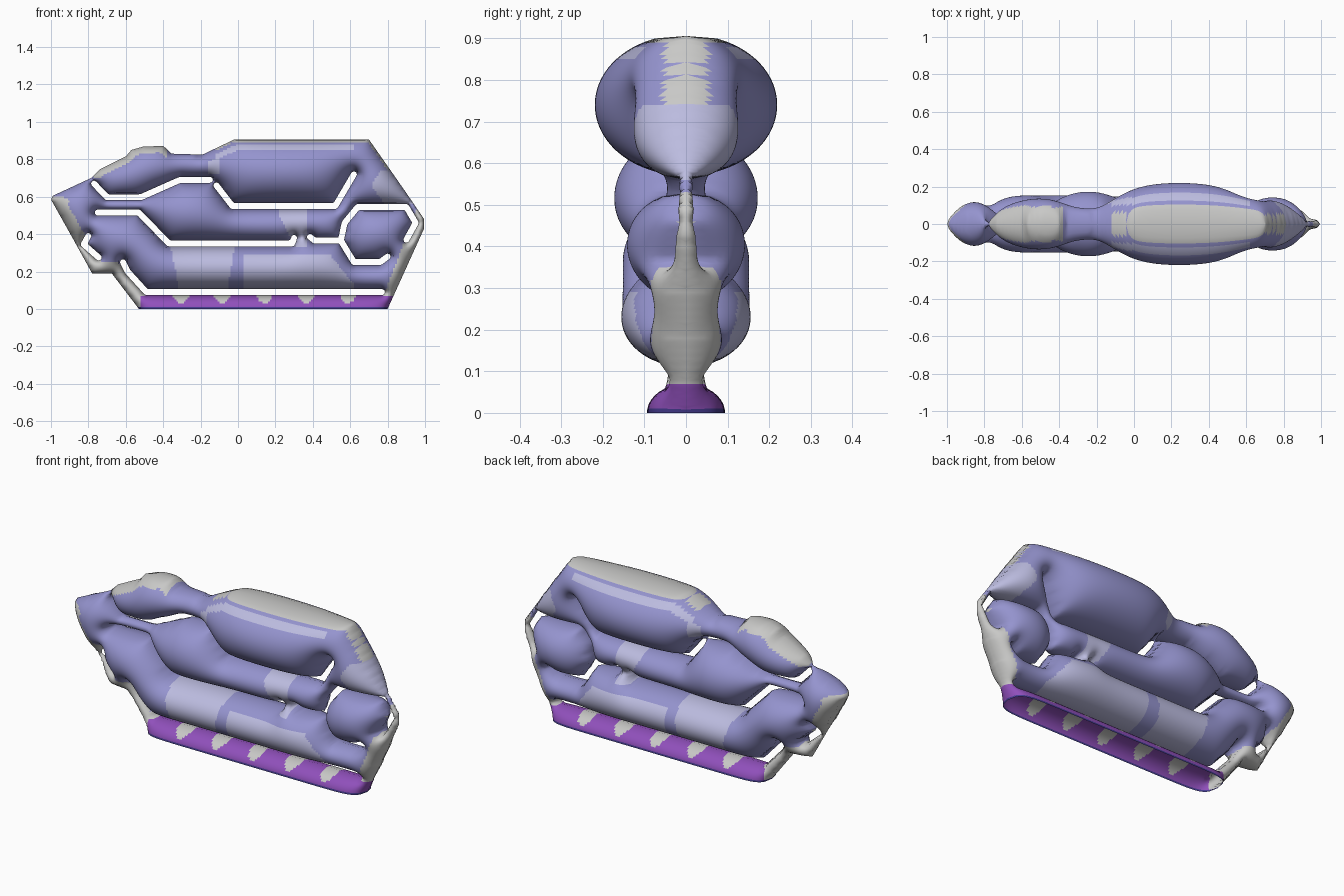
import bpy
import math

cube = bpy.data.objects.get("Cube")
if cube:
    bpy.data.objects.remove(cube)

STEP = 0.01        # lattice spacing
SLOT = 0.016       # half width of the cut channels
PUFF = 3.6         # how strongly the shape swells

# Outer silhouette (x, z); it dips under the ground so the base stays open
outline = [(-1, .585), (-.99, .605), (-.785, .70), (-.74, .745), (-.60, .815),
           (-.57, .85), (-.51, .867), (-.40, .872), (-.355, .83), (-.19, .825),
           (-.02, .906), (.70, .906), (.90, .62), (.995, .48), (.995, .43),
           (.80, 0), (.80, -.3), (-.53, -.3), (-.53, 0), (-.675, .19),
           (-.78, .19), (-.885, .38)]

# Channels that separate the swollen parts
channels = [
    [(-.615, .25), (-.59, .20), (-.49, .09), (.77, .09)],
    [(-.80, .39), (-.825, .345), (-.745, .275)],
    [(-.75, .515), (-.53, .515), (-.37, .35), (.29, .35), (.30, .38)],
    [(-.77, .67), (-.70, .597), (-.52, .597), (-.31, .69), (-.15, .69)],
    [(-.115, .66), (-.03, .55), (.52, .55), (.62, .72)],
    [(.385, .385), (.41, .365), (.55, .365), (.62, .25), (.76, .25), (.80, .28)],
    [(.55, .365), (.57, .46), (.64, .545), (.90, .545), (.95, .46), (.90, .37)],
]


def segments(points, closed=False):
    ends = points[1:] + points[:1] if closed else points[1:]
    return list(zip(points, ends))


rim = segments(outline, True)
cuts = [s for c in channels for s in segments(c)]


def nearest(x, z, segs):
    """Distance to the closest segment and the direction away from it."""
    best = (9, 0, 0)
    for (ax, az), (bx, bz) in segs:
        dx, dz = bx - ax, bz - az
        t = ((x - ax) * dx + (z - az) * dz) / (dx * dx + dz * dz)
        t = min(1, max(0, t))
        ex, ez = x - ax - t * dx, z - az - t * dz
        d = ex * ex + ez * ez
        if d < best[0]:
            best = (d, ex, ez)
    d = math.sqrt(best[0])
    return d, best[1] / max(d, 1e-9), best[2] / max(d, 1e-9)


def inside(x, z):
    odd = False
    for (ax, az), (bx, bz) in rim:
        if (az > z) != (bz > z) and x < ax + (z - az) * (bx - ax) / (bz - az):
            odd = not odd
    return odd


# Lattice over the silhouette; points near an edge are pulled onto it
cols, rows = round(2.04 / STEP), round(.94 / STEP)
place, depth, rim_gap = {}, {}, {}
for i in range(cols + 1):
    for j in range(rows + 1):
        x, z = -1.02 + i * STEP, j * STEP
        d, gx, gz = nearest(x, z, rim)
        if not inside(x, z):
            d, gx, gz = -d, -gx, -gz
        if d < -STEP:
            continue
        gap = d
        c, cx, cz = nearest(x, z, cuts)
        if c - SLOT < d:
            d, gx, gz = c - SLOT, cx, cz
        if d < -.6 * STEP:
            continue
        if d < .6 * STEP:
            x, z = x - d * gx, max(0, z - d * gz)
            if j == 0:
                z = 0
            depth[i, j] = 0
        else:
            depth[i, j] = d
        place[i, j] = (x, z)
        rim_gap[i, j] = max(0, gap)

# Swell: relax a membrane pinned along every edge, free at the base
swell = {k: d * .2 for k, d in depth.items()}
free = [(k, (k[0] - 1, k[1]), (k[0] + 1, k[1]), (k[0], abs(k[1] - 1)), (k[0], k[1] + 1))
        for k, d in depth.items() if d > 0]
load, get = PUFF * STEP * STEP, swell.get
for _ in range(250):
    for k, a, b, c, d in free:
        goal = (get(a, 0) + get(b, 0) + get(c, 0) + get(d, 0) + load) / 4
        swell[k] += 1.92 * (goal - swell[k])

keys = list(place)
index = {k: n for n, k in enumerate(keys)}
verts = [(place[k][0], -math.sqrt(max(0, swell[k])), place[k][1]) for k in keys]
faces, gaps = [], []
for i in range(cols):
    for j in range(rows):
        ring = [k for k in ((i, j), (i + 1, j), (i + 1, j + 1), (i, j + 1)) if k in index]
        if len(ring) > 2 and max(depth[k] for k in ring) > 0:
            faces.append([index[k] for k in ring])
            gaps.append(sum(rim_gap[k] for k in ring) / len(ring))

# Flat colours
palette = [("lavender", (.30, .295, .62)), ("pale lavender", (.50, .50, .74)),
           ("light grey", (.58, .58, .57)), ("purple", (.28, .08, .50)),
           ("navy", (.06, .045, .28))]
LAVENDER, PALE, GREY, PURPLE, NAVY = range(len(palette))


def tint(x, z, gap):
    # base strip with scalloped band
    if z < .1 and -.6 < x < .9:
        if z < .012:
            return NAVY
        off = abs((x + .307 + .112) % .224 - .112)
        scallop = -.4 < x < .7 and z > .03 and off < .045 * math.sqrt((z - .03) / .04)
        return GREY if z > .068 or scallop or x < -.52 else PURPLE
    # left frame and right arm
    if x < -.45 and z < .6 and gap < .065 and x + z < -.33:
        return GREY
    if z < .6 and x > .79 + .38 * (z - .1):
        return GREY
    if .56 < z < .74 and x > .69 + .6 * abs(z - .62) and gap < .13:
        return PALE
    # upper rim of the small lobe and of the large body
    if z > .7 and -.77 < x < -.38 and gap < .035:
        return GREY
    if z > .6 and x > -.12:
        if gap < .012:
            return GREY
        if .03 < gap < .058 and x < .62:
            return PALE
    if z > .72 and -.16 < x < -.1 and gap > .05:
        return PALE
    # pale panels of the lower body and the neck
    if .1 < z < .335:
        if -.36 + .2 * (.33 - z) < x < -.04 + .15 * (z - .2):
            return PALE
        if .03 < x < .62 - .8 * max(0, z - .13) and z < .29:
            return PALE
    if .33 < z < .54 and .22 + .5 * max(0, .5 - z) < x < .37:
        return PALE
    return LAVENDER


mesh = bpy.data.meshes.new("inflated_body")
mesh.from_pydata(verts, [], faces)
for name, rgb in palette:
    mat = bpy.data.materials.new(name)
    mat.use_nodes = True
    mat.diffuse_color = (*rgb, 1)
    mat.node_tree.nodes["Principled BSDF"].inputs["Base Color"].default_value = (*rgb, 1)
    mesh.materials.append(mat)
for poly, gap in zip(mesh.polygons, gaps):
    poly.material_index = tint(poly.center.x, poly.center.z, gap)
mesh.shade_smooth()

body = bpy.data.objects.new("inflated_body", mesh)
bpy.context.collection.objects.link(body)

# Back half mirrors the front half
mirror = body.modifiers.new("back_half", 'MIRROR')
mirror.use_axis = (False, True, False)
mirror.merge_threshold = .001
